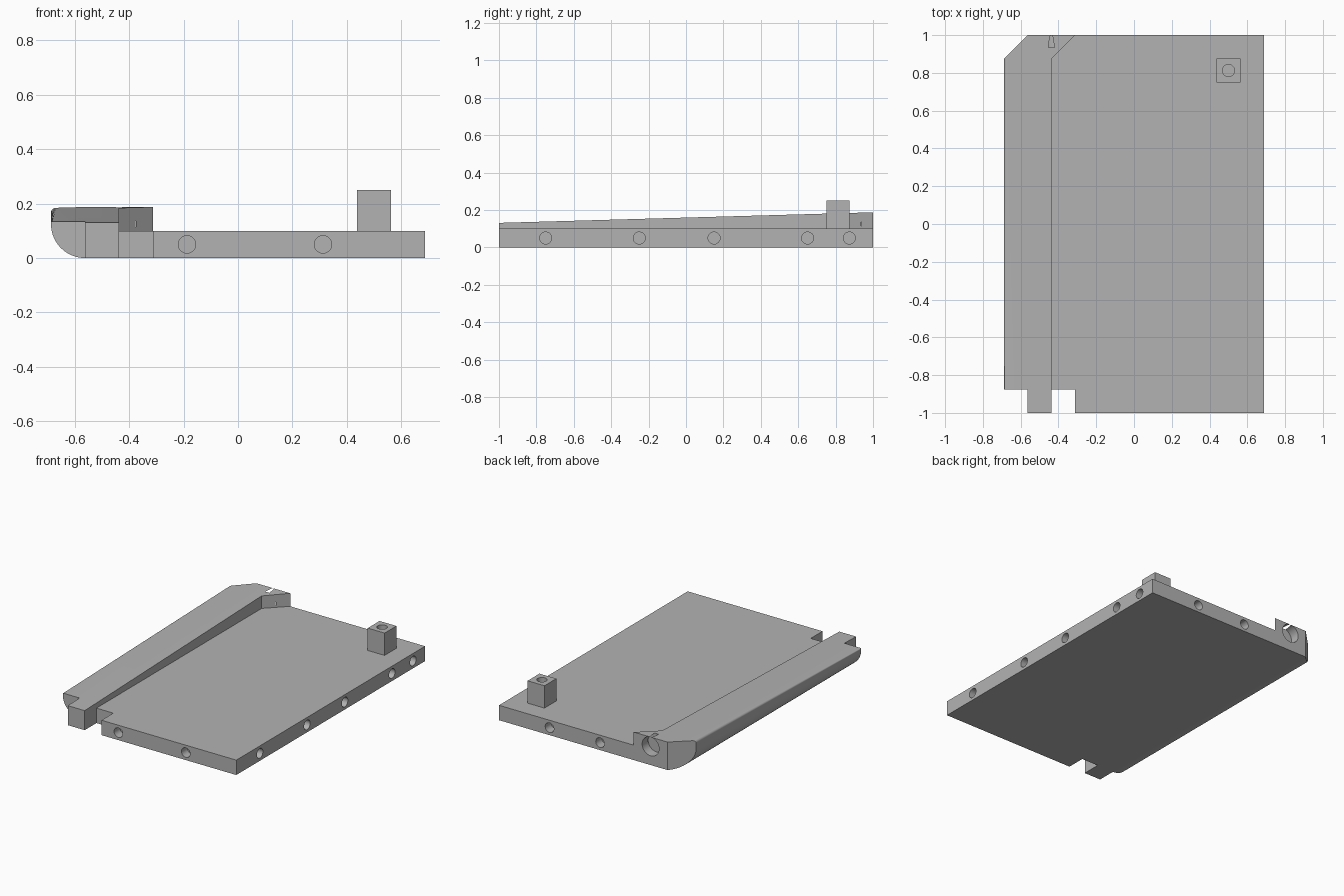
import bpy, bmesh
from math import pi, sin, cos
from mathutils import Matrix, Vector

cube = bpy.data.objects.get("Cube")
if cube:
    bpy.data.objects.remove(cube, do_unlink=True)

grey = bpy.data.materials.new("plain grey")
grey.use_nodes = True
grey.diffuse_color = (0.45, 0.45, 0.45, 1)
grey.node_tree.nodes["Principled BSDF"].inputs["Base Color"].default_value = grey.diffuse_color

W, IN, R = 0.6875, 0.4375, 0.125   # half width, rail inner edge, corner size
THICK, HOLE = 0.1, 0.032           # plate thickness, pin hole radius


def finish(bm, name):
    bmesh.ops.recalc_face_normals(bm, faces=bm.faces)
    mesh = bpy.data.meshes.new(name)
    bm.to_mesh(mesh)
    bm.free()
    mesh.materials.append(grey)
    obj = bpy.data.objects.new(name, mesh)
    bpy.context.collection.objects.link(obj)
    return obj


def loft(name, first, second):
    """Solid between two matching rings of points."""
    bm = bmesh.new()
    a = [bm.verts.new(p) for p in first]
    b = [bm.verts.new(p) for p in second]
    bm.faces.new(a)
    bm.faces.new(b)
    for i in range(len(a)):
        j = (i + 1) % len(a)
        bm.faces.new((a[i], a[j], b[j], b[i]))
    return finish(bm, name)


def prism(name, outline, low, high):
    return loft(name, [(x, y, low) for x, y in outline], [(x, y, high) for x, y in outline])


def box(name, x0, x1, y0, y1, z0, z1):
    return prism(name, [(x0, y0), (x1, y0), (x1, y1), (x0, y1)], z0, z1)


def drill(mouth, inward, radius, depth):
    """Cylinder cutter starting just outside the mouth of a hole."""
    inward = Vector(inward)
    extra = 0.03
    turn = inward.to_track_quat("Z", "Y").to_matrix().to_4x4()
    place = Matrix.Translation(Vector(mouth) + inward * (depth - extra) / 2) @ turn
    bm = bmesh.new()
    bmesh.ops.create_cone(bm, cap_ends=True, segments=40, radius1=radius, radius2=radius,
                          depth=depth + extra, matrix=place)
    return finish(bm, "hole_cutter")


def combine(target, tool, operation="DIFFERENCE"):
    tool.hide_render = True
    mod = target.modifiers.new("combine", "BOOLEAN")
    mod.operation, mod.solver, mod.object = operation, "EXACT", tool
    bpy.context.view_layer.objects.active = target
    bpy.ops.object.modifier_apply(modifier=mod.name)
    bpy.data.objects.remove(tool, do_unlink=True)


def section(y, top, fillet):
    """Cross-section with a rounded lower left edge and small upper fillet."""
    pts = [(W, 0)]
    for i in range(17):
        a = pi / 2 * i / 16
        pts.append((-W + R - R * sin(a), R - R * cos(a)))
    for i in range(7):
        a = pi / 2 * i / 6
        pts.append((-W + fillet - fillet * cos(a), top - fillet + fillet * sin(a)))
    pts.append((W, top))
    return [(x, y, z) for x, z in pts]


# Body with sloping rail top, then the area beside the rail lowered
base = loft("base_plate_with_rail", section(-1, 0.131, 0.005), section(1, 0.1875, 0.018))
combine(base, prism("tray_cutter", [(-IN, -1.1), (1, -1.1), (1, 1.1), (-IN + 0.225, 1.1),
                                    (-IN, 1 - R)], THICK, 0.5))

# Front notches on both sides of the rail tongue
for x0, x1 in ((-W - 0.1, -W + R), (-IN, -IN + R)):
    combine(base, box("notch_cutter", x0, x1, -1.1, -1 + R, -0.1, 0.5))

# Back corner chamfer
combine(base, prism("corner_cutter", [(-W - 0.1, 0.9 - R), (-W + R + 0.1, 1.1),
                                      (-W - 0.1, 1.1)], -0.1, 0.5))

# Corner post
combine(base, box("post", IN, IN + R, 0.75, 0.875, THICK - 0.02, 0.25), "UNION")
combine(base, drill((0.5, 0.8125, 0.25), (0, 0, -1), HOLE, 0.0625))

# Pin holes in the front, back and left edges
mid = THICK / 2
for x in (-0.1875, 0.3125):
    combine(base, drill((x, -1, mid), (0, 1, 0), HOLE, 0.0625))
for x in (-0.0625, 0.3125):
    combine(base, drill((x, 1, mid), (0, -1, 0), HOLE, 0.0625))
for y in (-0.75, -0.25, 0.15, 0.65, 0.873):
    combine(base, drill((W, y, mid), (-1, 0, 0), HOLE, 0.0625))

# Large socket in the back end of the rail
combine(base, drill((-IN, 1, 0.125), (0, -1, 0), 0.0628, 0.065))

bpy.ops.object.select_all(action="DESELECT")
base.select_set(True)
bpy.context.view_layer.objects.active = base
bpy.ops.object.shade_smooth_by_angle()
